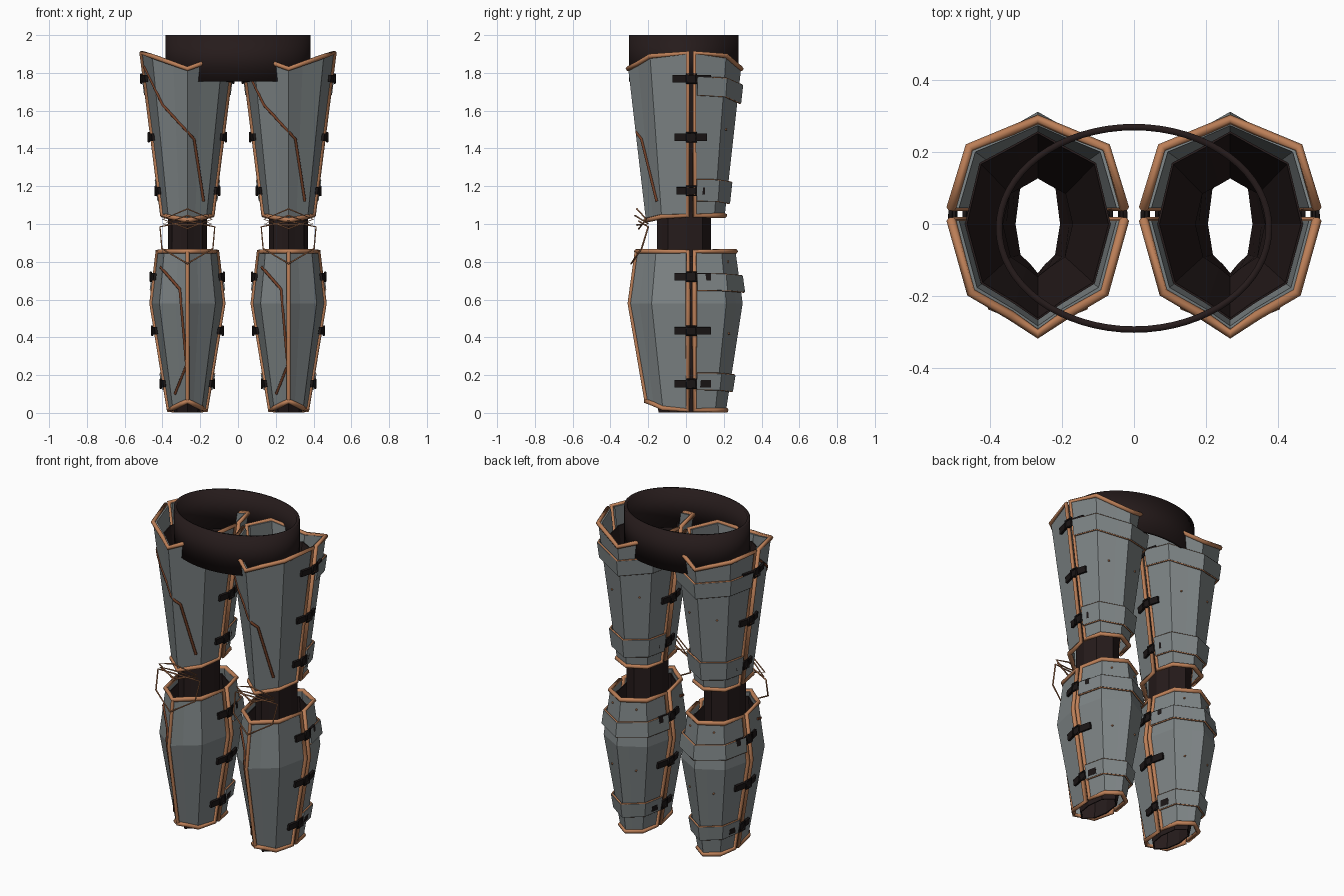
import bpy, bmesh, math
from mathutils import Vector

if "Cube" in bpy.data.objects:
    bpy.data.objects.remove(bpy.data.objects["Cube"])


def material(name, rgb, rough=0.6):
    m = bpy.data.materials.new(name)
    m.use_nodes = True
    m.diffuse_color = (*rgb, 1)
    node = next(n for n in m.node_tree.nodes if n.type == 'BSDF_PRINCIPLED')
    node.inputs["Base Color"].default_value = (*rgb, 1)
    node.inputs["Roughness"].default_value = rough
    return m


STEEL = material("steel grey", (0.21, 0.235, 0.24))
COPPER = material("copper trim", (0.50, 0.21, 0.095))
LINING = material("dark brown lining", (0.019, 0.011, 0.011))
LEATHER = material("black leather", (0.011, 0.008, 0.008))
ETCH = material("dark copper inlay", (0.17, 0.05, 0.02))

# Half cross-sections (share of half width, share of depth) from ridge to seam
FRONT = [(0, -1), (0.32, -0.83), (0.78, -0.62), (1, 0)]
BACK = [(0, 1), (0.32, 0.86), (0.8, 0.66), (1, 0)]
SEAM = {"front": 0.01, "back": 0.045}
HALF = {"front": FRONT, "back": BACK}

# Profiles: height, half width, front depth, back depth
THIGH = [(1.0, 0.125, 0.22, 0.155), (1.9, 0.24, 0.325, 0.255)]
SHIN = [(0.0, 0.095, 0.21, 0.165), (0.58, 0.19, 0.31, 0.255), (0.87, 0.155, 0.27, 0.215)]


def lookup(table, key):
    """Linear interpolation; returns the remaining columns."""
    for p, q in zip(table, table[1:]):
        if key <= q[0] or q is table[-1]:
            t = (key - p[0]) / (q[0] - p[0])
            return [u + (v - u) * t for u, v in zip(p[1:], q[1:])]


def full(side):
    half = HALF[side]
    return half[::-1] + [(-a, b) for a, b in half[1:]]


def surf(prof, side, a, b, z, off=0.0):
    hw, yf, yb = lookup(prof, z)
    depth = yf if side == "front" else yb
    return Vector((a * (hw + off), b * (depth + off) + SEAM[side], z))


def add_mesh(name, verts, faces, mat, x0, thick=0.0, offset=-1):
    me = bpy.data.meshes.new(name)
    me.from_pydata([tuple(v) for v in verts], [], faces)
    bm = bmesh.new()
    bm.from_mesh(me)
    bmesh.ops.recalc_face_normals(bm, faces=bm.faces)
    bm.to_mesh(me)
    bm.free()
    me.materials.append(mat)
    ob = bpy.data.objects.new(name, me)
    ob.location.x = x0
    bpy.context.collection.objects.link(ob)
    if thick:
        s = ob.modifiers.new("thickness", 'SOLIDIFY')
        s.thickness, s.offset = thick, offset
    return ob


def loft(name, rows, mat, x0, closed=False, thick=0.0, offset=0):
    n = len(rows[0])
    faces = [(r * n + i, r * n + (i + 1) % n, (r + 1) * n + (i + 1) % n, (r + 1) * n + i)
             for r in range(len(rows) - 1) for i in range(n if closed else n - 1)]
    return add_mesh(name, [v for r in rows for v in r], faces, mat, x0, thick, offset)


def tube(name, paths, radius, mat, x0, closed=False):
    cu = bpy.data.curves.new(name, 'CURVE')
    cu.dimensions, cu.bevel_depth, cu.bevel_resolution = '3D', radius, 1
    cu.use_fill_caps = True
    for path in paths:
        sp = cu.splines.new('POLY')
        sp.points.add(len(path) - 1)
        for p, co in zip(sp.points, path):
            p.co = (*co, 1)
        sp.use_cyclic_u = closed
    tmp = bpy.data.objects.new("tmp", cu)
    bpy.context.collection.objects.link(tmp)
    me = bpy.data.meshes.new_from_object(tmp.evaluated_get(bpy.context.evaluated_depsgraph_get()))
    bpy.data.objects.remove(tmp)
    me.materials.clear()
    me.materials.append(mat)
    ob = bpy.data.objects.new(name, me)
    ob.location.x = x0
    bpy.context.collection.objects.link(ob)


def shell(name, prof, side, x0, low, high, mids):
    """Faceted half shell with a copper rim all around."""
    sec = full(side)
    rows = [[surf(prof, side, a, b, z(abs(a))) for a, b in sec]
            for z in [low] + [lambda a, m=m: m for m in mids] + [high]]
    inner = [[p * 1 for p in r] for r in rows]
    for r in inner:
        for p in r:
            p.x *= 0.91
            p.y = SEAM[side] + (p.y - SEAM[side]) * 0.93
    # outer skin, rim and inner skin in one wrapped sheet
    loft(name, rows + inner[::-1], STEEL, x0)
    rim = rows[0] + [r[-1] for r in rows[1:-1]] + rows[-1][::-1] + [r[0] for r in rows[-2:0:-1]]
    tube(name + "_rim", [rim], 0.0135, COPPER, x0, True)


def inlay(name, prof, pts, x0):
    """Raised line laid over the front shell through (x, z) points."""
    path = []
    for (xa, za), (xb, zb) in zip(pts, pts[1:]):
        for i in range(8):
            x, z = xa + (xb - xa) * i / 7, za + (zb - za) * i / 7
            a = max(-1, min(1, x / lookup(prof, z)[0]))
            path.append(surf(prof, "front", a, lookup(FRONT, abs(a))[0], z, 0.001))
    tube(name, [path], 0.008, ETCH, x0)


def band(name, prof, top, bottom, drop, x0):
    """Raised band round the back shell with copper edging."""
    sec = [(a * 0.985 if abs(a) == 1 else a, 0.06 if b == 0 else b) for a, b in full("back")]
    edges = [[surf(prof, "back", a, b, z - drop * (1 - abs(a)), 0.014) for a, b in sec]
             for z in (bottom, top)]
    loft(name, edges, STEEL, x0, thick=0.014)
    tube(name + "_edging", edges, 0.005, COPPER, x0)


def side_x(prof, y, z, off):
    side = "front" if y < 0.03 else "back"
    _, yf, yb = lookup(prof, z)
    b = max(0, abs(y - SEAM[side]) / (yf if side == "front" else yb))
    a = lookup([(abs(q), p) for p, q in HALF[side][::-1]], b)[0]
    return min(1, a) * lookup(prof, z)[0] + off


def strap(name, prof, z, y0, y1, x0):
    """Leather strap and square buckle over each side seam."""
    for s, word in ((1, "left"), (-1, "right")):
        ys = [y0 + (y1 - y0) * i / 6 for i in range(7)]
        rows = [[(s * side_x(prof, y, zz, 0.014), y, zz) for y in ys]
                for zz in (z - 0.019, z + 0.019)]
        loft(f"{name}_{word}", rows, LEATHER, x0, thick=0.014)
        box = [(s * side_x(prof, y, z, 0.022), y, zz) for y, zz in
               ((0.005, z - 0.024), (0.055, z - 0.024), (0.055, z + 0.024), (0.005, z + 0.024))]
        tube(f"{name}_{word}_buckle", [box], 0.006, LEATHER, x0, True)


def liner(name, levels, x0):
    sec = FRONT + BACK[::-1][1:]
    ring = sec + [(-a, b) for a, b in sec[-2:0:-1]]
    rows = [[(a * hw, b * (yf if b < 0 else yb), z) for a, b in ring] for z, hw, yf, yb in levels]
    loft(name, rows, LINING, x0, closed=True, thick=0.006)


def rivets(name, prof, spots, x0):
    bm = bmesh.new()
    for a, z in spots:
        for s in (1, -1):
            p = surf(prof, "back", a * s, lookup(BACK, a)[0], z, 0.002)
            r = bmesh.ops.create_icosphere(bm, subdivisions=1, radius=0.007)
            bmesh.ops.translate(bm, verts=r["verts"], vec=p)
    me = bpy.data.meshes.new(name)
    bm.to_mesh(me)
    bm.free()
    me.materials.append(COPPER)
    ob = bpy.data.objects.new(name, me)
    ob.location.x = x0
    bpy.context.collection.objects.link(ob)


def leg(n, x0):
    # Thigh plates
    top = lambda a: 1.822 + 0.085 * a
    shell(n + "thigh_front", THIGH, "front", x0, lambda a: 1.02 + 0.025 * a, top, [])
    shell(n + "thigh_back", THIGH, "back", x0, lambda a: 1.045, top, [])
    # Shin plates with a ridge strip
    shell(n + "shin_front", SHIN, "front", x0, lambda a: 0.062 - 0.048 * a, lambda a: 0.855, [0.58])
    shell(n + "shin_back", SHIN, "back", x0, lambda a: 0.0145, lambda a: 0.855, [0.58])
    tube(n + "shin_ridge", [[surf(SHIN, "front", 0, -1, z) for z in (0.07, 0.58, 0.85)]],
         0.011, COPPER, x0)
    # Inlaid lines
    inlay(n + "thigh_inlay", THIGH, [(-0.225, 1.83), (-0.13, 1.63), (0.035, 1.45), (0.085, 1.12)], x0)
    inlay(n + "shin_inlay", SHIN, [(-0.14, 0.77), (-0.04, 0.655), (-0.005, 0.25), (-0.065, 0.1)], x0)
    # Back bands
    for i, (t, b, d) in enumerate(((1.78, 1.685, 0.045), (1.235, 1.125, 0.015))):
        band(f"{n}thigh_band_{i}", THIGH, t, b, d, x0)
    for i, (t, b) in enumerate(((0.735, 0.65), (0.21, 0.125))):
        band(f"{n}shin_band_{i}", SHIN, t, b, 0.01, x0)
    rivets(n + "thigh_rivets", THIGH, [(0.5, 1.5)], x0)
    rivets(n + "shin_rivets", SHIN, [(0.5, 0.42), (0.5, 0.8)], x0)
    # Side straps
    for i, (z, y0, y1) in enumerate(((1.77, -0.07, 0.13), (1.46, -0.06, 0.11), (1.175, -0.05, 0.1))):
        strap(f"{n}thigh_strap_{i}", THIGH, z, y0, y1, x0)
    for i, z in enumerate((0.72, 0.435, 0.155)):
        strap(f"{n}shin_strap_{i}", SHIN, z, -0.06, 0.13, x0)
    # Dark lining from thigh through knee to ankle
    liner(n + "leg_lining", [(1.79, 0.2, 0.265, 0.255), (1.06, 0.1, 0.15, 0.13), (0.8, 0.1, 0.15, 0.13),
                             (0.4, 0.09, 0.15, 0.14), (0.003, 0.065, 0.14, 0.15)], x0)
    liner(n + "shin_lining", [(0.83, 0.137, 0.235, 0.225), (0.58, 0.16, 0.26, 0.26),
                              (0.003, 0.066, 0.142, 0.152)], x0)
    # Open knee guard frame: three wire loops, mirrored halves
    loops = [[(0, -0.26, 1.08), (0.13, -0.21, 1.025), (0, -0.25, 0.975)],
             [(0, -0.27, 1.045), (0.13, -0.2, 1.0), (0, -0.26, 0.995)],
             [(0, -0.25, 1.015), (0.145, -0.2, 0.985), (0.135, -0.235, 0.87), (0, -0.29, 0.79)]]
    tube(n + "knee_frame", [h + [(-x, y, z) for x, y, z in h[-2:0:-1]] for h in loops],
         0.0045, COPPER, x0, True)


leg("left_", 0.268)
leg("right_", -0.268)

# Waist belt
ring = [(0.376 * math.cos(math.tau * i / 64), -0.012 + 0.282 * math.sin(math.tau * i / 64))
        for i in range(64)]
belt = loft("waist_belt", [[(x, y, z) for x, y in ring] for z in (1.755, 2.0)], LINING, 0,
            closed=True, thick=0.018)
bpy.ops.object.select_all(action='DESELECT')
belt.select_set(True)
bpy.context.view_layer.objects.active = belt
bpy.ops.object.shade_smooth_by_angle()
